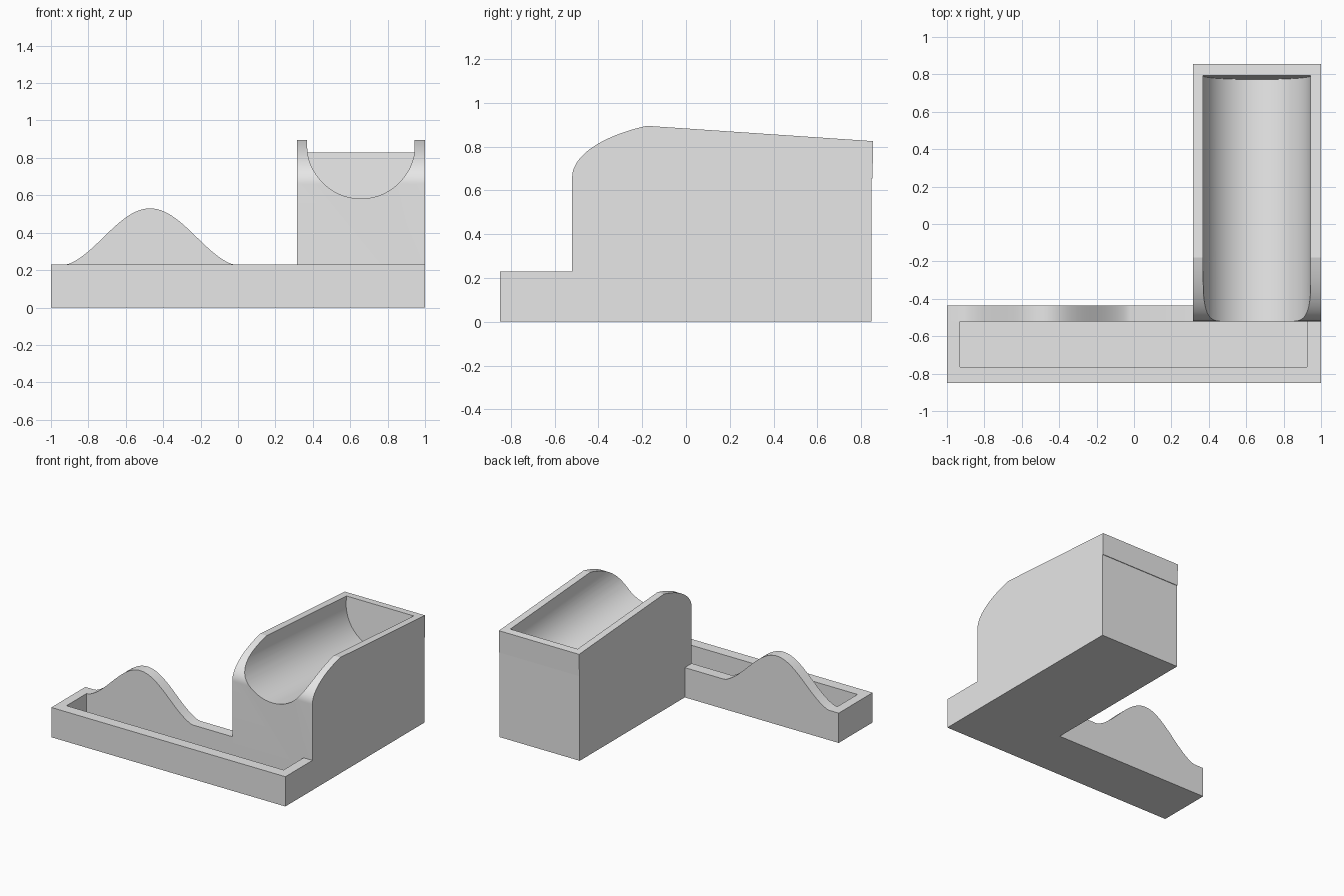
import bpy, bmesh, math
from mathutils import Matrix, Vector

cube = bpy.data.objects.get("Cube")
if cube:
    bpy.data.objects.remove(cube, do_unlink=True)

grey = bpy.data.materials.new("light_grey")
grey.use_nodes = True
colour = (0.8, 0.8, 0.8, 1)
grey.diffuse_color = colour
for node in grey.node_tree.nodes:
    if node.type == 'BSDF_PRINCIPLED':
        node.inputs["Base Color"].default_value = colour


def prism(name, profile, axis, low, high, matrix=None):
    """Extrude a closed profile along x (profile in y, z) or y (profile in x, z)."""
    bm = bmesh.new()

    def point(a, b, d):
        return (d, a, b) if axis == 'x' else (a, d, b)

    face = bm.faces.new([bm.verts.new(point(a, b, low)) for a, b in profile])
    ext = bmesh.ops.extrude_face_region(bm, geom=[face])
    verts = [g for g in ext["geom"] if isinstance(g, bmesh.types.BMVert)]
    bmesh.ops.translate(bm, verts=verts, vec=Vector(point(0, 0, high - low)))
    bmesh.ops.recalc_face_normals(bm, faces=bm.faces)
    if matrix:
        bm.transform(matrix)
    mesh = bpy.data.meshes.new(name)
    bm.to_mesh(mesh)
    bm.free()
    obj = bpy.data.objects.new(name, mesh)
    bpy.context.collection.objects.link(obj)
    mesh.materials.append(grey)
    return obj


def box_profile(a0, a1, b0, b1):
    return [(a0, b0), (a1, b0), (a1, b1), (a0, b1)]


def finish(obj, cutter=None):
    """Carve with the cutter, then smooth the curved faces."""
    bpy.ops.object.select_all(action='DESELECT')
    obj.select_set(True)
    bpy.context.view_layer.objects.active = obj
    if cutter:
        cutter.hide_render = True
        mod = obj.modifiers.new("carve", 'BOOLEAN')
        mod.operation = 'DIFFERENCE'
        mod.solver = 'EXACT'
        mod.object = cutter
        bpy.ops.object.modifier_apply(modifier=mod.name)
        bpy.data.objects.remove(cutter, do_unlink=True)
    bpy.ops.object.shade_smooth_by_angle(angle=math.radians(15))


FRONT, BACK, SEAM = -0.85, 0.855, -0.52
RIM, SIDE = 0.23, 0.315

# Shallow tray across the front, closed behind by the other two parts
tray = prism("tray", box_profile(FRONT, SEAM, 0, RIM), 'x', -1, 1)
hollow = prism("tray_cutter", box_profile(-0.765, SEAM + 0.05, 0.06, 0.5),
               'x', -0.93, 0.925)
finish(tray, hollow)

# Wave-shaped back rest
wave = [(-1, 0), (SIDE, 0), (SIDE, RIM)]
steps = 48
for i in range(steps + 1):
    d = 0.45 * (1 - 2 * i / steps)
    z = 0.53 - 0.155 * (1 - math.cos(math.pi * d / 0.5))
    wave.append((-0.47 + d, max(z, RIM)))
wave.append((-1, RIM))
finish(prism("wave_rest", wave, 'y', SEAM, -0.435))

# Tall holder with rounded front shoulder and sloping top
side = [(0.847, 0), (0.847, 0.655), (0.852, 0.655), (BACK, 0.825)]
end = math.asin(0.235 / 0.27)
reach = 0.34 / (1 - math.cos(end))
for i in range(25):
    t = end * (1 - i / 24)
    side.append((SEAM + reach * (1 - math.cos(t)), 0.66 + 0.27 * math.sin(t)))
side.append((SEAM, 0))
holder = prism("holder", side, 'x', SIDE, 1)

# Round-bottomed trough, tilted with the top and open at the front
radius, depth = 0.2875, 0.048
trough = [(radius, 0.3), (-radius, 0.3)]
for i in range(49):
    a = math.pi * (1 + i / 48)
    trough.append((radius * math.cos(a), radius * math.sin(a) - depth))
place = (Matrix.Translation((0.6575, 0.795, 0.829))
         @ Matrix.Rotation(-math.atan(0.068), 4, 'X'))
finish(holder, prism("trough_cutter", trough, 'y', -1.6, 0, place))
